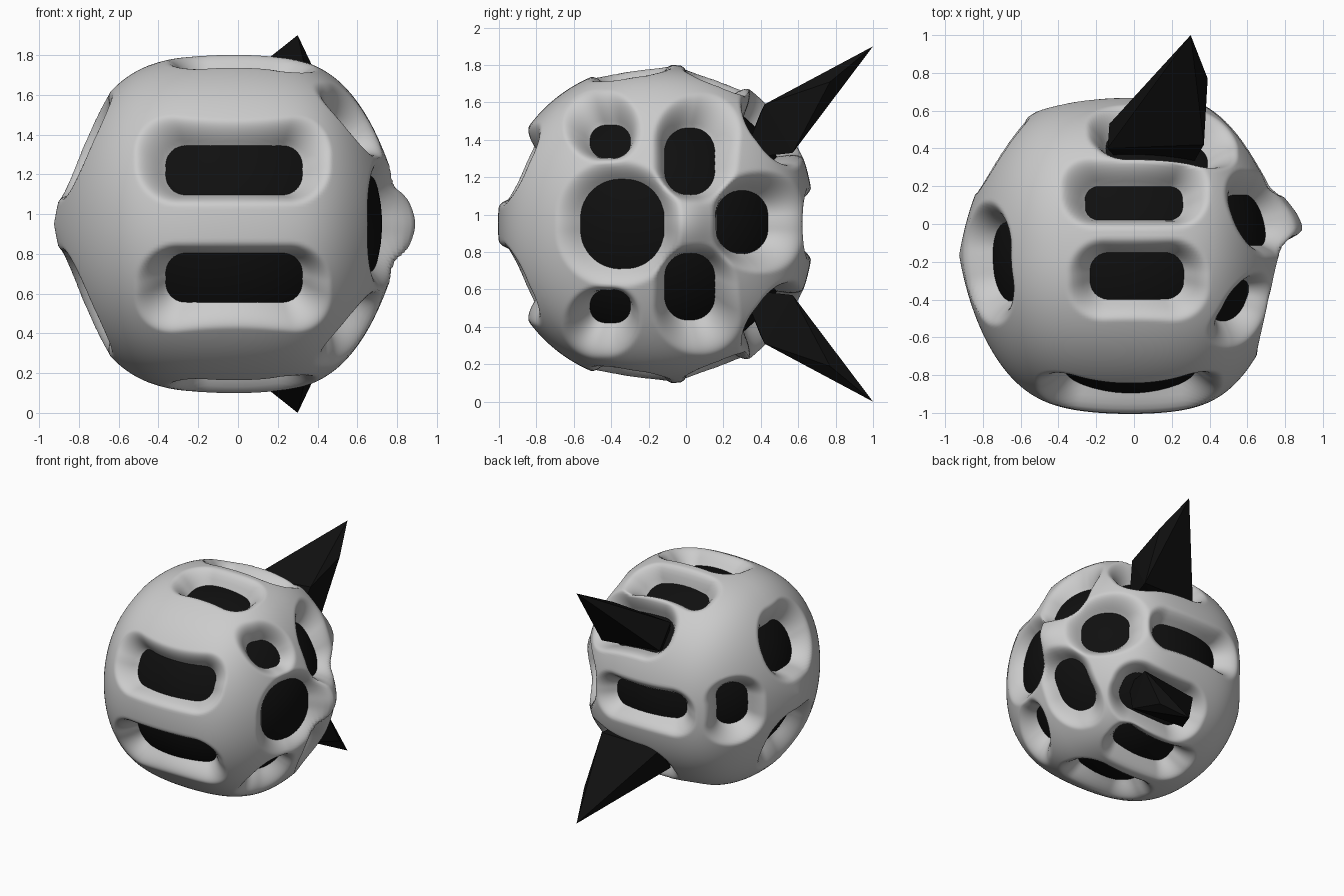
import bpy, bmesh, math
from mathutils import Vector

if "Cube" in bpy.data.objects:
    bpy.data.objects.remove(bpy.data.objects["Cube"])

C = Vector((-0.02, -0.165, 0.95))
CORE = 0.745
RIM = 0.065


def inside(p):
    # rounded body: soft-square cross section tapering to blunt points at both x ends
    k, b = (2.4, .84) if p.y > 0 else (2.1, .83)
    rho = ((abs(p.y) / b) ** k + (abs(p.z) / .85) ** k) ** (1 / k)
    u = abs(p.x) / (.84 if p.x > 0 else .93)
    return rho < 1 - u ** 4.4


def body_radius(d):
    lo, hi = 0.5, 1.3
    for _ in range(16):
        m = (lo + hi) / 2
        if inside(d * m):
            lo = m
        else:
            hi = m
    return lo * .65 + .86 * .35


# Openings: normal, in-plane axes, centre, half sizes, corner radius
holes = []


def hole(n, u, v, centre, hu, hv, rad):
    holes.append((Vector(n).normalized(), Vector(u), Vector(v).normalized(),
                  Vector(centre), hu, hv, rad))


X, Y, Z = (1, 0, 0), (0, 1, 0), (0, 0, 1)
for s in (1, -1):
    def zz(h):
        return 0.95 + s * h
    # front slots, top and bottom slots
    hole((0, -1, 0), X, Z, (-.02, -.95, zz(.27)), .345, .125, .1)
    hole((0, 0, s), X, Y, (0, .11, zz(.8)), .26, .09, .07)
    hole((0, 0, s), X, Y, (.015, -.275, zz(.8)), .25, .125, .1)
    # right side petals and left side petals
    hole(X, Y, Z, (.7, -.405, zz(.44)), .11, .09, .085)
    hole(X, Y, Z, (.7, .02, zz(.335)), .135, .18, .125)
    hole((-1, 0, 0), Y, Z, (-.7, -.2, zz(.32)), .21, .16, .15)
    # horn sockets
    hole((0, 1, s), X, (0, 1, -s), (.12, .47, zz(.54)), .27, .14, .12)
hole(X, Y, Z, (.75, -.34, .95), .225, .24, .21)
hole(X, Y, Z, (.7, .3, .96), .14, .17, .135)
hole((-1, 0, 0), Y, Z, (-.7, .27, .96), .10, .17, .1)
hole(Y, X, Z, (-.05, .66, .95), .31, .105, .09)


def hole_distance(p):
    best = 1
    for n, u, v, c, hu, hv, rad in holes:
        if (p - C).dot(n) < .25:
            continue
        o = p - c
        qu = abs(o.dot(u)) - hu + rad
        qv = abs(o.dot(v)) - hv + rad
        best = min(best, math.hypot(max(qu, 0), max(qv, 0)) + min(max(qu, qv), 0) - rad)
    return best


def shell_point(d):
    r = body_radius(d)
    p = C + d * r
    # raised junction where the right side ribs meet
    if p.x > 0:
        r += .09 * math.exp(-((p.y + .03) ** 2 + (p.z - .95) ** 2) / .03)
    e = hole_distance(C + d * CORE)
    if e < 0:
        return C + d * max(CORE + 2 * e, .6), e > -.03
    g = max(0, 1 - e / RIM) ** 1.8
    return C + d * (r + (CORE - r) * g), True


def finish(name, bm, smooth, mat=None):
    for f in bm.faces:
        f.smooth = smooth
    me = bpy.data.meshes.new(name)
    bm.to_mesh(me)
    bm.free()
    if mat:
        me.materials.append(mat)
    bpy.context.collection.objects.link(bpy.data.objects.new(name, me))


black = bpy.data.materials.new("black")
black.diffuse_color = (.005, .005, .005, 1)
black.use_nodes = True
black.node_tree.nodes["Principled BSDF"].inputs["Base Color"].default_value = black.diffuse_color

# Outer shell: cube sphere pushed into shape, sinking to the core at each opening
bm = bmesh.new()
bmesh.ops.create_cube(bm, size=2)
bmesh.ops.subdivide_edges(bm, edges=bm.edges[:], cuts=95, use_grid_fill=True)
dead = []
for v in bm.verts:
    v.co, keep = shell_point(v.co.normalized())
    if not keep:
        dead.append(v)
bmesh.ops.delete(bm, geom=dead, context='VERTS')
finish("outer_shell", bm, True)

# Dark core seen through the openings
bm = bmesh.new()
bmesh.ops.create_icosphere(bm, subdivisions=5, radius=CORE)
bmesh.ops.translate(bm, verts=bm.verts[:], vec=C)
finish("inner_core", bm, True, black)

# Horns: faceted spikes growing out of the rear sockets
pts = [(.3, 1, 1.9), (.39, .77, 1.71), (-.13, .53, 1.36), (-.14, .40, 1.55),
       (.37, .42, 1.59), (.37, .57, 1.33), (-.05, .3, 1.3), (.3, .3, 1.3)]
for name, s in (("upper_horn", 1), ("lower_horn", -1)):
    bm = bmesh.new()
    for x, y, z in pts:
        bm.verts.new((x, y, .95 + s * (z - .95)))
    bmesh.ops.convex_hull(bm, input=bm.verts[:])
    bmesh.ops.recalc_face_normals(bm, faces=bm.faces[:])
    finish(name, bm, False, black)
